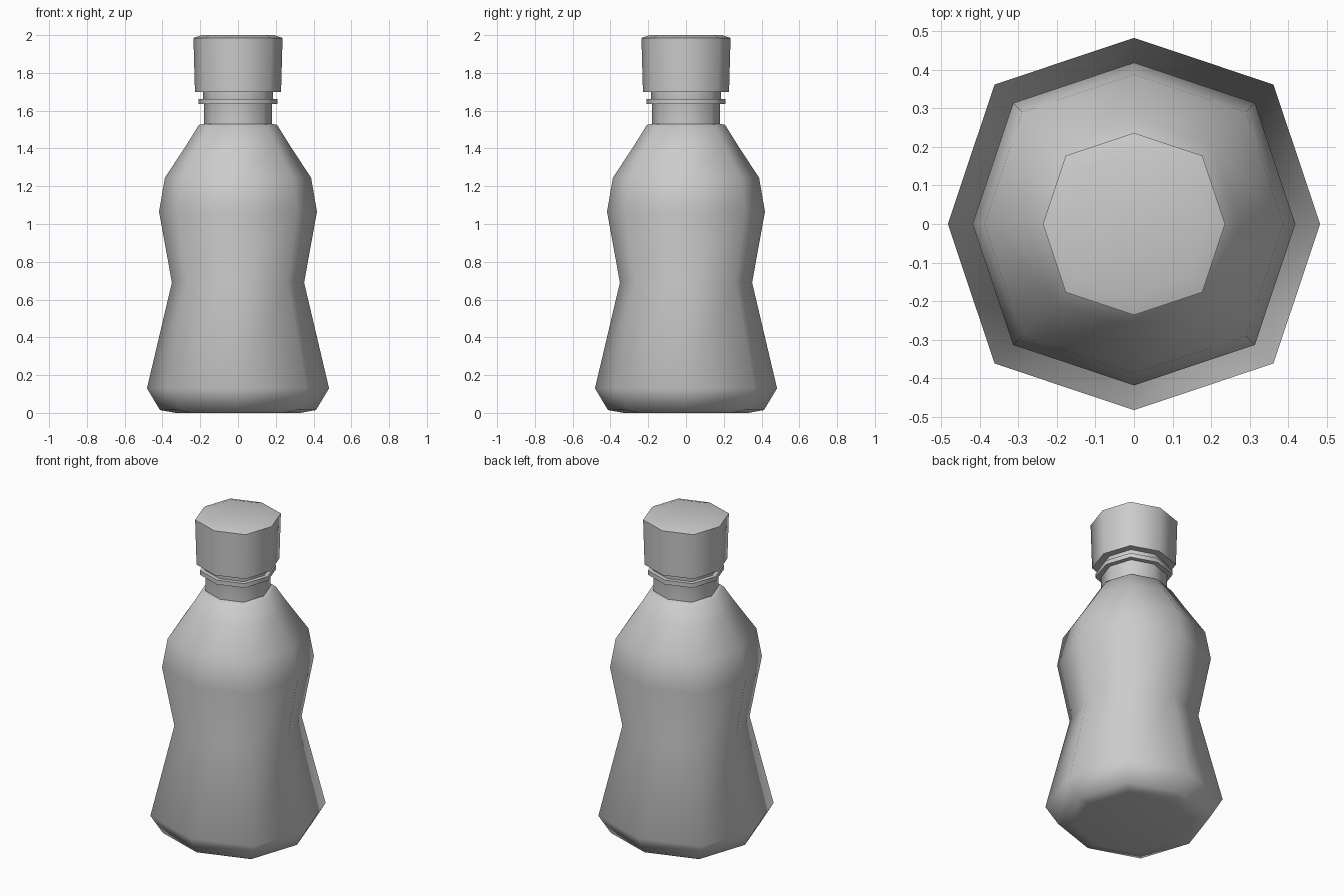
import bpy, bmesh, math

if "Cube" in bpy.data.objects:
    bpy.data.objects.remove(bpy.data.objects["Cube"])

SIDES = 8
DIAGONAL = 1.06  # diagonal corners sit slightly further out than the axis ones


def turned(name, profile, closed=False):
    """Revolve (radius, z) points in eight steps; cap the ends or close the loop."""
    bm = bmesh.new()
    rings = []
    for r, z in profile:
        ring = []
        for i in range(SIDES):
            a = 2 * math.pi * i / SIDES
            k = r * (DIAGONAL if i % 2 else 1)
            ring.append(bm.verts.new((k * math.cos(a), k * math.sin(a), z)))
        rings.append(ring)
    pairs = list(zip(rings, rings[1:]))
    if closed:
        pairs.append((rings[-1], rings[0]))
    else:
        bm.faces.new(rings[0][::-1])
        bm.faces.new(rings[-1])
    for low, high in pairs:
        for i in range(SIDES):
            j = (i + 1) % SIDES
            bm.faces.new((low[i], low[j], high[j], high[i]))
    bmesh.ops.recalc_face_normals(bm, faces=bm.faces)
    mesh = bpy.data.meshes.new(name)
    bm.to_mesh(mesh)
    bm.free()
    obj = bpy.data.objects.new(name, mesh)
    bpy.context.collection.objects.link(obj)
    bpy.ops.object.select_all(action='DESELECT')
    obj.select_set(True)
    bpy.context.view_layer.objects.active = obj
    bpy.ops.object.shade_smooth_by_angle(angle=math.radians(60))
    return obj


# Body with waist, shoulder and rim
turned("bottle_body", [(0.33, 0.0), (0.413, 0.015), (0.482, 0.13), (0.35, 0.69),
                       (0.418, 1.065), (0.387, 1.245), (0.272, 1.42),
                       (0.207, 1.525), (0.18, 1.53)])

# Neck
turned("bottle_neck", [(0.18, 1.525), (0.18, 1.64), (0.184, 1.66), (0.184, 1.71)])

# Collar ring around the neck
turned("neck_ring", [(0.175, 1.635), (0.21, 1.635), (0.21, 1.662), (0.175, 1.662)],
       closed=True)

# Screw cap
turned("cap", [(0.228, 1.70), (0.236, 1.985), (0.19, 2.0)])
